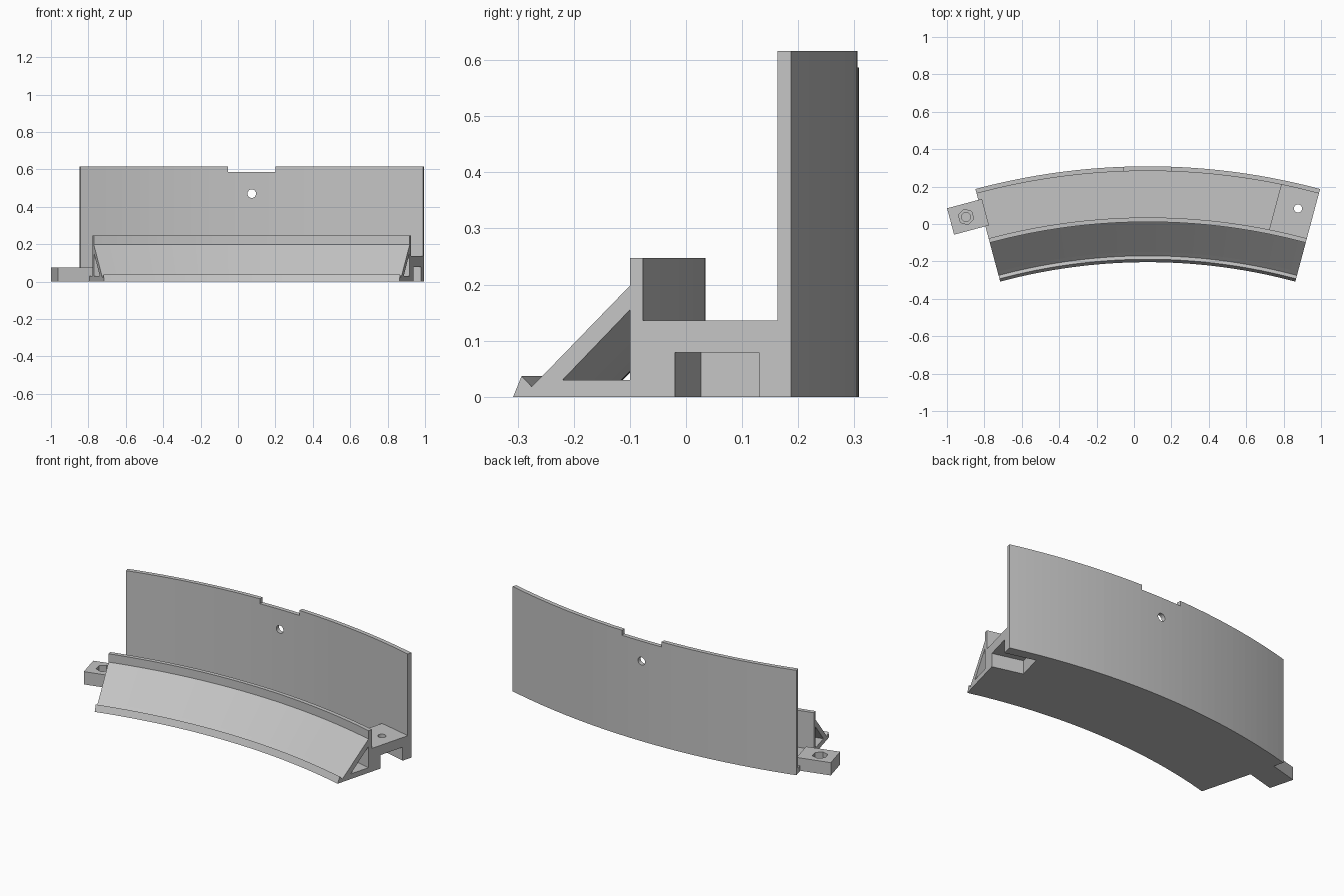
import bpy, bmesh
from math import sin, cos, radians
from mathutils import Matrix, Vector

cube = bpy.data.objects.get("Cube")
if cube:
    bpy.data.objects.remove(cube, do_unlink=True)

HALF = radians(15)                      # half the arc of the segment
CX, CY = 0.0735, -3.252                 # centre of the arc
SEGMENTS = 40

grey = bpy.data.materials.new("light_grey")
grey.use_nodes = True
COLOUR = (0.55, 0.55, 0.55, 1)
grey.diffuse_color = COLOUR
grey.node_tree.nodes["Principled BSDF"].inputs["Base Color"].default_value = COLOUR


def finish(name, bm):
    bmesh.ops.recalc_face_normals(bm, faces=bm.faces)
    mesh = bpy.data.meshes.new(name)
    bm.to_mesh(mesh)
    bm.free()
    mesh.materials.append(grey)
    obj = bpy.data.objects.new(name, mesh)
    bpy.context.collection.objects.link(obj)
    return obj


def sweep(name, profile, half=HALF):
    """Sweep a profile, given as (y, z) in the end plane, along the arc."""
    bm = bmesh.new()
    rings = []
    for i in range(SEGMENTS + 1):
        a = -half + 2 * half * i / SEGMENTS
        ring = []
        for y, z in profile:
            r = (y - CY) / cos(HALF)
            ring.append(bm.verts.new((CX + r * sin(a), CY + r * cos(a), z)))
        rings.append(ring)
    n = len(profile)
    for a, b in zip(rings, rings[1:]):
        for j in range(n):
            k = (j + 1) % n
            bm.faces.new((a[j], a[k], b[k], b[j]))
    bm.faces.new(rings[0])
    bm.faces.new(rings[-1])
    return finish(name, bm)


def frame(side):
    """Frame of one end: x runs along the arc's tangent, y along its radius."""
    return Matrix.Translation((CX, CY, 0)) @ Matrix.Rotation(-side * HALF, 4, 'Z')


def box(name, side, t, r, z):
    lo, hi = Vector((t[0], r[0], z[0])), Vector((t[1], r[1], z[1]))
    mid, size = (lo + hi) / 2, hi - lo
    if side:
        mid.x *= side
    bm = bmesh.new()
    bmesh.ops.create_cube(bm, size=1, matrix=frame(side) @ Matrix.Translation(mid)
                          @ Matrix.Diagonal((*size, 1)))
    return finish(name, bm)


def rod(name, matrix, radius, depth, sides):
    bm = bmesh.new()
    bmesh.ops.create_cone(bm, cap_ends=True, segments=sides, radius1=radius,
                          radius2=radius, depth=depth, matrix=matrix)
    return finish(name, bm)


def combine(obj, tool, operation='DIFFERENCE'):
    mod = obj.modifiers.new("combine", 'BOOLEAN')
    mod.object, mod.operation, mod.solver = tool, operation, 'EXACT'
    graph = bpy.context.evaluated_depsgraph_get()
    mesh = bpy.data.meshes.new_from_object(obj.evaluated_get(graph))
    obj.modifiers.clear()
    obj.data = mesh
    bpy.data.objects.remove(tool, do_unlink=True)


# Curved body: grooved toe, ramp, lip, floor and tall back wall
body = sweep("curved_wall_and_ramp", [
    (-0.308, 0), (-0.293, 0.037), (-0.275, 0.018), (-0.256, 0.037),
    (-0.1, 0.198), (-0.1, 0.247), (-0.077, 0.247), (-0.077, 0.03),
    (0.163, 0.03), (0.163, 0.616), (0.187, 0.616), (0.187, 0)])

# Triangular channel under the ramp
combine(body, sweep("channel_cutter", [(-0.22, 0.03), (-0.1, 0.03), (-0.1, 0.155)],
                    HALF * 1.05))

# Notch in the top of the wall and the round hole below it
combine(body, box("notch_cutter", 0, (-0.128, 0.128), (3.4, 3.7), (0.587, 0.7)))
combine(body, rod("wall_hole_cutter", Matrix.Translation((CX, 0.3, 0.47))
                  @ Matrix.Rotation(radians(90), 4, 'X'), 0.023, 0.2, 24))

# Socket block at the left end, open at the end and below, with a screw hole
combine(body, box("socket_block", 1, (-0.207, 0), (3.277, 3.545), (0, 0.136)), 'UNION')
combine(body, box("socket_cutter", 1, (-0.18, 0.05), (3.346, 3.501), (-0.05, 0.079)))
BOLT_R, BOLT_T = 3.429, 0.087
combine(body, rod("screw_cutter", frame(1) @ Matrix.Translation((-BOLT_T, BOLT_R, 0.1)),
                  0.022, 0.2, 24))

# Joining tab at the right end with a hexagonal nut recess
tab = box("joining_tab", -1, (-0.02, 0.173), (3.354, 3.5), (0, 0.075))
for radius, bottom, sides in ((0.042, 0.035, 6), (0.024, 0.008, 24)):
    combine(tab, rod("recess_cutter", frame(-1)
                     @ Matrix.Translation((-BOLT_T, BOLT_R, bottom + 0.1)),
                     radius, 0.2, sides))
